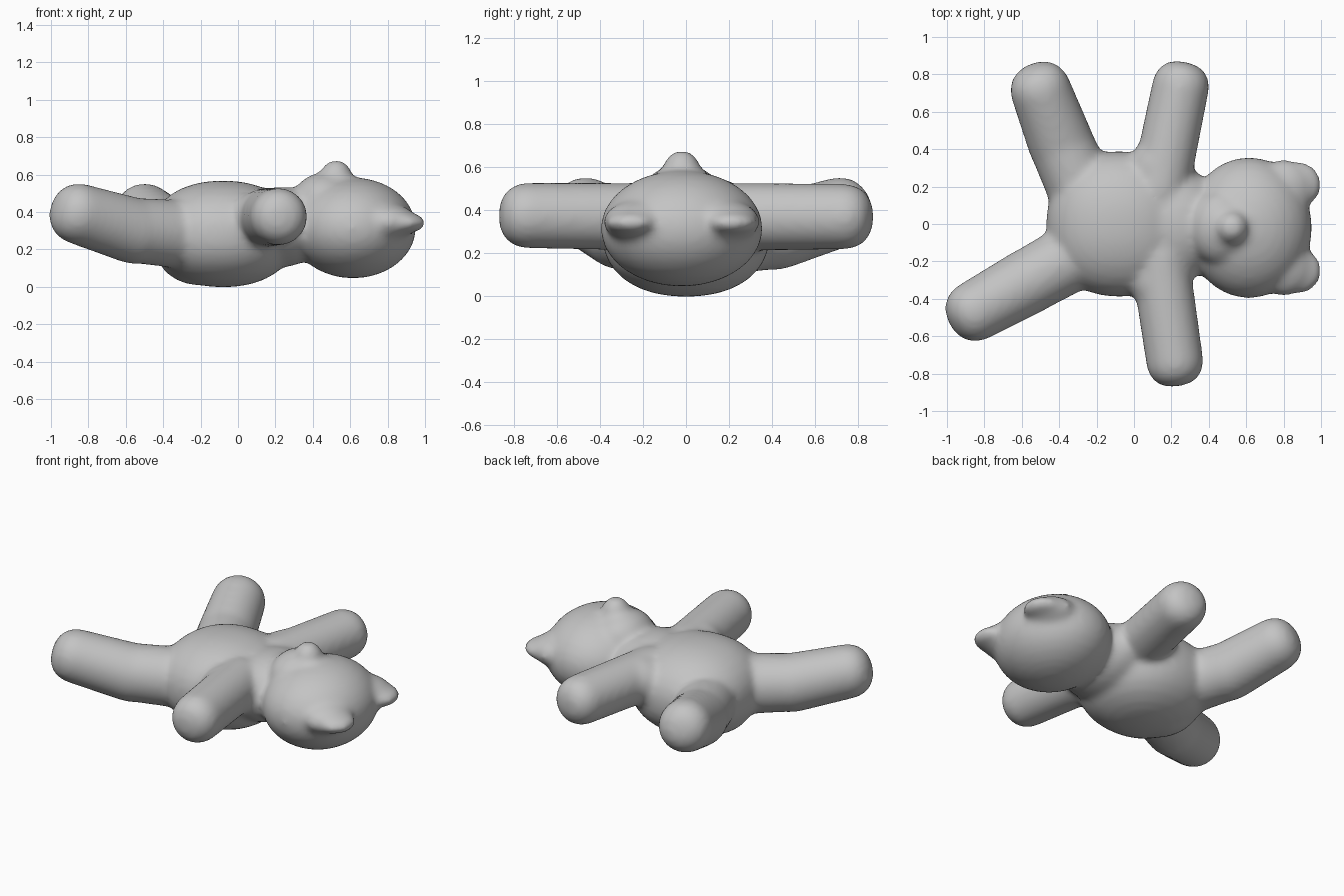
import bpy
import bmesh
from mathutils import Vector

cube = bpy.data.objects.get("Cube")
if cube:
    bpy.data.objects.remove(cube, do_unlink=True)

GREY = (0.55, 0.55, 0.55, 1)
plush = bpy.data.materials.new("plush_grey")
plush.use_nodes = True
plush.diffuse_color = GREY
plush.node_tree.nodes["Principled BSDF"].inputs["Base Color"].default_value = GREY

bm = bmesh.new()


def blob(center, radii, power=2.0):
    """Add an ellipsoid; a power above 2 makes it boxier."""
    new = bmesh.ops.create_uvsphere(bm, u_segments=32, v_segments=16, radius=1)["verts"]
    for v in new:
        n = v.co.normalized()
        n /= sum(abs(c) ** power for c in n) ** (1 / power)
        v.co = Vector(center) + n * Vector(radii)


def limb(root, root_radius, tip, tip_radius, power=2.0):
    """Add a tapered capsule from root to tip."""
    root, tip = Vector(root), Vector(tip)
    turn = (tip - root).to_track_quat('Z', 'Y')
    new = bmesh.ops.create_uvsphere(bm, u_segments=32, v_segments=16, radius=1)["verts"]
    for v in new:
        n = v.co.normalized()
        # Only the profile along the limb is made blunt, so it stays round
        side = (n.x ** 2 + n.y ** 2) ** 0.5
        n /= (side ** power + abs(n.z) ** power) ** (1 / power)
        at_tip = n.z > 1e-4
        v.co = (tip if at_tip else root) + turn @ (n * (tip_radius if at_tip else root_radius))


# Torso, rump, neck and head
blob((-0.08, 0, 0.283), (0.39, 0.39, 0.285), 2.2)
blob((-0.20, 0, 0.20), (0.24, 0.26, 0.193))
blob((0.23, 0, 0.32), (0.24, 0.31, 0.215))
blob((0.615, -0.02, 0.315), (0.338, 0.378, 0.27))

# Muzzle pointing up from a broad base
blob((0.46, -0.02, 0.46), (0.17, 0.20, 0.15))
limb((0.52, -0.02, 0.50), 0.165, (0.525, -0.02, 0.595), 0.085)

# Flat ears with thicker bases on the crown
for side in (-1, 1):
    blob((0.87, -0.02 + side * 0.23, 0.342), (0.135, 0.127, 0.06))
    blob((0.80, -0.02 + side * 0.20, 0.347), (0.155, 0.165, 0.10))

# Arms with flared shoulders
for side, hand in ((-1, (0.215, -0.715, 0.375)), (1, (0.245, 0.715, 0.37))):
    blob((0.14, side * 0.30, 0.372), (0.17, 0.17, 0.15))
    limb((0.14, side * 0.20, 0.37), 0.158, hand, 0.154, 2.5)

# Legs, each a thigh and a raised lower part
for hip, knee, foot in (
    ((-0.30, -0.16, 0.28), (-0.57, -0.31, 0.303), (-0.838, -0.458, 0.386)),
    ((-0.27, 0.16, 0.28), (-0.39, 0.43, 0.303), (-0.493, 0.70, 0.386)),
):
    limb(hip, 0.183, knee, 0.177)
    limb(knee, 0.177, foot, 0.164, 2.4)

mesh = bpy.data.meshes.new("plush_bear")
bm.to_mesh(mesh)
bm.free()
mesh.materials.append(plush)
bear = bpy.data.objects.new("plush_bear", mesh)
bpy.context.collection.objects.link(bear)

# Fuse the parts into one skin and soften the seams
remesh = bear.modifiers.new("fuse", 'REMESH')
remesh.mode = 'VOXEL'
remesh.voxel_size = 0.018
remesh.use_smooth_shade = True
soften = bear.modifiers.new("soften", 'SMOOTH')
soften.factor = 0.5
soften.iterations = 16
